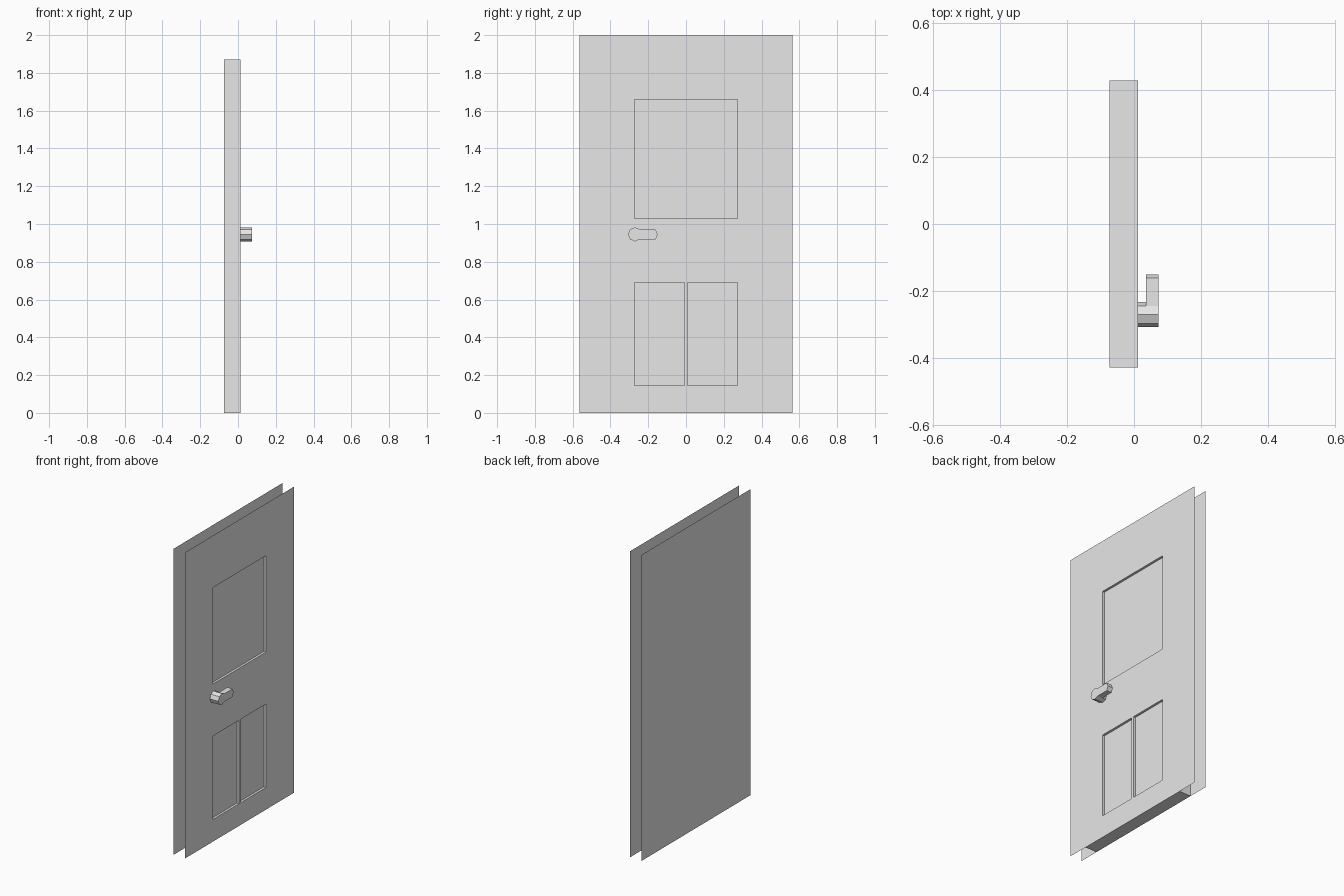
import bpy
import bmesh
from math import cos, sin, pi

cube = bpy.data.objects.get("Cube")
if cube:
    bpy.data.objects.remove(cube, do_unlink=True)

# One plain material
grey = bpy.data.materials.new("light_grey")
grey.use_nodes = True
grey.diffuse_color = (0.8, 0.8, 0.8, 1)
grey.node_tree.nodes["Principled BSDF"].inputs["Base Color"].default_value = (0.8, 0.8, 0.8, 1)

BACK, FRONT = -0.073, 0.012      # x of the two faces of the door
DOOR_W, DOOR_H = 0.428, 1.87     # half width and height of the door leaf
TRIM_W, TRIM_H = 0.563, 2.0      # half width and height of the thin trim
PANEL_W, GAP, DEPTH = 0.273, 0.008, 0.015


def finish(bm, name):
    bmesh.ops.remove_doubles(bm, verts=bm.verts, dist=1e-5)
    mesh = bpy.data.meshes.new(name)
    bm.to_mesh(mesh)
    bm.free()
    mesh.materials.append(grey)
    obj = bpy.data.objects.new(name, mesh)
    bpy.context.collection.objects.link(obj)
    return obj


def face(bm, *points):
    return bm.faces.new([bm.verts.new(p) for p in points])


def sheet(bm, x, y0, y1, z0, z1):
    """Upright rectangle facing +x."""
    return face(bm, (x, y0, z0), (x, y1, z0), (x, y1, z1), (x, y0, z1))


def tube(bm, xa, xb, y0, y1, z0, z1):
    """Four walls joining two upright rectangles."""
    ring = [(y0, z0), (y1, z0), (y1, z1), (y0, z1)]
    for (ya, za), (yb, zb) in zip(ring, ring[1:] + ring[:1]):
        face(bm, (xa, ya, za), (xa, yb, zb), (xb, yb, zb), (xb, ya, za))


# Door leaf: front with three sunken panels, and four outer walls
panels = [(-PANEL_W, PANEL_W, 1.03, 1.66),
          (-PANEL_W, -GAP, 0.145, 0.69),
          (GAP, PANEL_W, 0.145, 0.69)]
ys = [-DOOR_W, -PANEL_W, -GAP, GAP, PANEL_W, DOOR_W]
zs = [0, 0.145, 0.69, 1.03, 1.66, DOOR_H]
bm = bmesh.new()
for y0, y1 in zip(ys, ys[1:]):
    for z0, z1 in zip(zs, zs[1:]):
        y, z = (y0 + y1) / 2, (z0 + z1) / 2
        if not any(a < y < b and c < z < d for a, b, c, d in panels):
            sheet(bm, FRONT, y0, y1, z0, z1)
for p in panels:
    sheet(bm, FRONT - DEPTH, *p)
    tube(bm, FRONT, FRONT - DEPTH, *p)
tube(bm, BACK, FRONT, -DOOR_W, DOOR_W, 0, DOOR_H)
bmesh.ops.remove_doubles(bm, verts=bm.verts, dist=1e-5)
bmesh.ops.recalc_face_normals(bm, faces=bm.faces)
# Keep the front facing outwards
if sum(f.normal.x * f.calc_area() for f in bm.faces) < 0:
    bmesh.ops.reverse_faces(bm, faces=bm.faces)
finish(bm, "door_leaf")

# Thin trim around the front of the leaf
bm = bmesh.new()
sheet(bm, FRONT, -TRIM_W, -DOOR_W, 0, DOOR_H)
sheet(bm, FRONT, DOOR_W, TRIM_W, 0, DOOR_H)
sheet(bm, FRONT, -TRIM_W, TRIM_W, DOOR_H, TRIM_H)
finish(bm, "front_trim")

# Plain back sheet covering leaf and trim
bm = bmesh.new()
sheet(bm, BACK, -TRIM_W, TRIM_W, 0, TRIM_H)
bmesh.ops.reverse_faces(bm, faces=bm.faces)
finish(bm, "back_sheet")


def prism(name, outline, x0, x1):
    """Extrude a y-z outline along x."""
    bm = bmesh.new()
    n = len(outline)
    low = [bm.verts.new((x0, y, z)) for y, z in outline]
    high = [bm.verts.new((x1, y, z)) for y, z in outline]
    bm.faces.new(low[::-1])
    bm.faces.new(high)
    for i in range(n):
        j = (i + 1) % n
        bm.faces.new((low[i], low[j], high[j], high[i]))
    bmesh.ops.recalc_face_normals(bm, faces=bm.faces)
    return finish(bm, name)


# Handle: eight-sided hub, with a lever drawn out of its two inner sides
HUB_Y, HUB_Z, R, TIP = -0.27, 0.945, 0.037, -0.15
hub = [(HUB_Y + R * cos(i * pi / 4), HUB_Z + R * sin(i * pi / 4)) for i in range(8)]
prism("handle_hub", hub, FRONT, 0.073)
reach = TIP - (HUB_Y + R)
end = [hub[7], hub[0], hub[1]]
lever = [(y + reach, z) for y, z in end] + end[::-1]
prism("handle_lever", lever, 0.036, 0.073)
